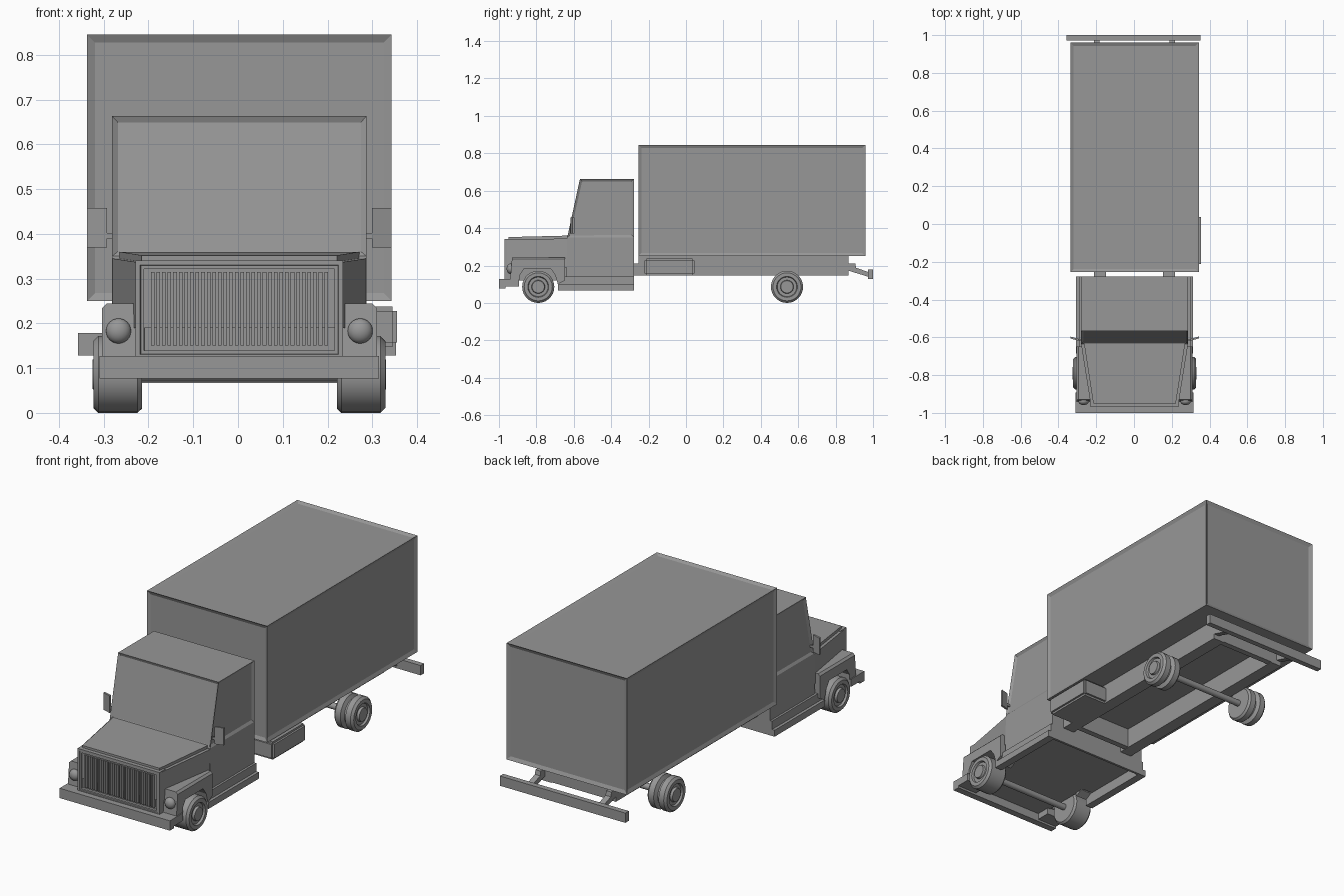
import bpy, bmesh, math
from mathutils import Vector

if "Cube" in bpy.data.objects:
    bpy.data.objects.remove(bpy.data.objects["Cube"], do_unlink=True)

CX = 0.003  # truck centre line
grey = bpy.data.materials.new("plain grey")
grey.use_nodes = True
grey.diffuse_color = (0.31, 0.31, 0.31, 1)
grey.node_tree.nodes["Principled BSDF"].inputs["Base Color"].default_value = (0.31, 0.31, 0.31, 1)


def finish(name, bm, smooth=False):
    bmesh.ops.recalc_face_normals(bm, faces=bm.faces)
    bmesh.ops.translate(bm, verts=bm.verts, vec=(CX, 0, 0))
    mesh = bpy.data.meshes.new(name)
    bm.to_mesh(mesh)
    bm.free()
    mesh.materials.append(grey)
    ob = bpy.data.objects.new(name, mesh)
    bpy.context.collection.objects.link(ob)
    if smooth:
        bpy.ops.object.select_all(action="DESELECT")
        ob.select_set(True)
        bpy.context.view_layer.objects.active = ob
        bpy.ops.object.shade_smooth_by_angle(angle=math.radians(35))
    return ob


def prism(profile, x0, x1):
    """Extrude a side profile of (y, z) points from x0 to x1."""
    bm = bmesh.new()
    face = bm.faces.new([bm.verts.new((x0, y, z)) for y, z in profile])
    ext = bmesh.ops.extrude_face_region(bm, geom=[face])
    verts = [v for v in ext["geom"] if isinstance(v, bmesh.types.BMVert)]
    bmesh.ops.translate(bm, verts=verts, vec=(x1 - x0, 0, 0))
    bmesh.ops.recalc_face_normals(bm, faces=bm.faces)
    return bm


def block(x0, x1, y0, y1, z0, z1):
    return prism([(y0, z0), (y1, z0), (y1, z1), (y0, z1)], x0, x1)


def box(name, *dims):
    return finish(name, block(*dims))


def inset(bm, faces, width, depth):
    bm.normal_update()
    bmesh.ops.inset_individual(bm, faces=faces, thickness=width, depth=depth)


def lathe(name, profile, y, z, side=1):
    """Turn (radius, x) points about a sideways axis."""
    bm = bmesh.new()
    verts = [bm.verts.new((side * x, y, z + r)) for r, x in profile]
    edges = [bm.edges.new(pair) for pair in zip(verts, verts[1:])]
    bmesh.ops.spin(bm, geom=verts + edges, cent=(0, y, z), axis=(1, 0, 0),
                   angle=math.tau, steps=28)
    bmesh.ops.remove_doubles(bm, verts=bm.verts, dist=0.0003)
    return finish(name, bm, True)


# Cargo box with recessed panels
bm = block(-0.34, 0.34, -0.255, 0.96, 0.25, 0.845)
inset(bm, [f for f in bm.faces if f.normal.z > -0.5], 0.025, -0.008)
finish("cargo_box", bm)

# Cab with recessed windscreen and side windows
bm = prism([(-0.64, 0.12), (-0.278, 0.12), (-0.278, 0.663), (-0.567, 0.663),
            (-0.635, 0.35)], -0.284, 0.284)
bmesh.ops.bisect_plane(bm, geom=bm.verts[:] + bm.edges[:] + bm.faces[:],
                       plane_co=(0, 0, 0.35), plane_no=(0, 0, 1), dist=0.0001)
bm.normal_update()
panes = [f for f in bm.faces if f.calc_center_median().z > 0.4
         and (abs(f.normal.x) > 0.9 or f.normal.y < -0.5)]
inset(bm, panes, 0.018, -0.008)
finish("cab", bm)

# Tapered bonnet and its raised lid
for name, half, y0, z0, z1 in (("bonnet", 0.284, -0.96, 0.19, 0.345),
                               ("bonnet_lid", 0.268, -0.95, 0.34, 0.36)):
    bm = block(-half, half, y0, -0.63, z0, z1)
    for v in bm.verts:
        if v.co.y < -0.9:
            v.co.x *= 0.815
            v.co.z -= 0.008 if v.co.z > 0.3 else 0
    finish(name, bm)
box("engine_bay", -0.215, 0.215, -0.94, -0.63, 0.12, 0.2)

# Grille surround and slats
bm = block(-0.232, 0.232, -0.97, -0.92, 0.12, 0.341)
front = [f for f in bm.faces if f.normal.y < -0.9]
inset(bm, front, 0.015, 0.0)
inset(bm, front, 0.002, -0.004)
inset(bm, front, 0.01, 0.0)
inset(bm, front, 0.001, -0.012)
finish("grille_surround", bm)
SLATS = 32
for i in range(SLATS):
    x = -0.2 + 0.4 * (i + 0.5) / SLATS
    box("grille_slat", x - 0.004, x + 0.004, -0.966, -0.95, 0.15, 0.315)

# Front bumper
box("front_bumper", -0.312, 0.312, -1.0, -0.965, 0.077, 0.127)

for s, side in ((1, "left"), (-1, "right")):
    box(side + "_bumper_end", s * 0.2, s * 0.312, -0.97, -0.893, 0.088, 0.127)

    # Fender with wheel arch and softened top edge
    bm = prism([(-0.94, 0.125), (-0.93, 0.244), (-0.648, 0.244), (-0.648, 0.12),
                (-0.685, 0.1), (-0.7, 0.15), (-0.725, 0.185), (-0.865, 0.185),
                (-0.888, 0.15), (-0.888, 0.125)], s * 0.21, s * 0.307)
    rim = [e for e in bm.edges if all(abs(v.co.x) > 0.3 and v.co.z > 0.24 for v in e.verts)]
    bmesh.ops.bevel(bm, geom=rim, offset=0.01, segments=1, affect="EDGES")
    finish(side + "_fender", bm)

    # Headlight
    bm = bmesh.new()
    bmesh.ops.create_uvsphere(bm, u_segments=20, v_segments=12, radius=0.028)
    bmesh.ops.scale(bm, verts=bm.verts, vec=(1, 0.75, 1))
    bmesh.ops.translate(bm, verts=bm.verts, vec=(s * 0.27, -0.938, 0.183))
    finish(side + "_headlight", bm, True)

    # Stepped running board
    box(side + "_sill", s * 0.27, s * 0.295, -0.682, -0.278, 0.07, 0.142)
    box(side + "_running_board", s * 0.27, s * 0.31, -0.685, -0.278, 0.067, 0.1)

    # Mirror and arm
    bm = block(s * 0.296, s * 0.34, -0.618, -0.608, 0.37, 0.458)
    for v in bm.verts:
        v.co.y += 0.012 * (abs(v.co.x) > 0.33)
    finish(side + "_mirror", bm)
    box(side + "_mirror_arm", s * 0.28, s * 0.3, -0.616, -0.608, 0.39, 0.402)

    # Wheels: single in front, twin at the back
    hub = [(0.075, 0.326), (0.056, 0.326), (0.052, 0.316), (0.036, 0.316),
           (0.033, 0.328), (0, 0.328)]
    tyre = [(0, 0.218), (0.077, 0.218), (0.086, 0.228)]
    groove = [(0.086, 0.258), (0.066, 0.267), (0.066, 0.277), (0.086, 0.286)]
    lathe(side + "_front_wheel", tyre + [(0.086, 0.315)] + hub, -0.79, 0.086, s)
    lathe(side + "_rear_wheel", tyre + groove + [(0.086, 0.315)] + hub, 0.54, 0.086, s)

    # Chassis rail and rear bumper arm
    finish(side + "_chassis_rail", prism(
        [(-0.29, 0.147), (0.87, 0.147), (0.87, 0.25), (-0.255, 0.25),
         (-0.255, 0.21), (-0.29, 0.21)], s * 0.15, s * 0.215))
    finish(side + "_bumper_arm", prism(
        [(0.86, 0.175), (0.975, 0.14), (0.975, 0.165), (0.91, 0.188),
         (0.905, 0.21), (0.86, 0.21)], s * 0.185, s * 0.215))

# Rear skirt under the cab, axles and cross members
box("cab_rear_skirt", -0.284, 0.284, -0.29, -0.278, 0.067, 0.13)
for name, y in (("front_axle", -0.79), ("rear_axle", 0.54)):
    lathe(name, [(0, -0.23), (0.016, -0.23), (0.016, 0.23), (0, 0.23)], y, 0.086)
for name, y in (("front_cross_member", -0.25), ("rear_cross_member", 0.84)):
    box(name, -0.16, 0.16, y, y + 0.03, 0.15, 0.25)

# Rear bumper
box("rear_bumper", -0.36, 0.35, 0.972, 1.0, 0.128, 0.178)

# Fuel tank with softened edges
bm = block(0.2, 0.352, -0.222, 0.046, 0.147, 0.238)
bmesh.ops.bevel(bm, geom=bm.edges[:], offset=0.01, segments=2, affect="EDGES")
finish("fuel_tank", bm, True)
